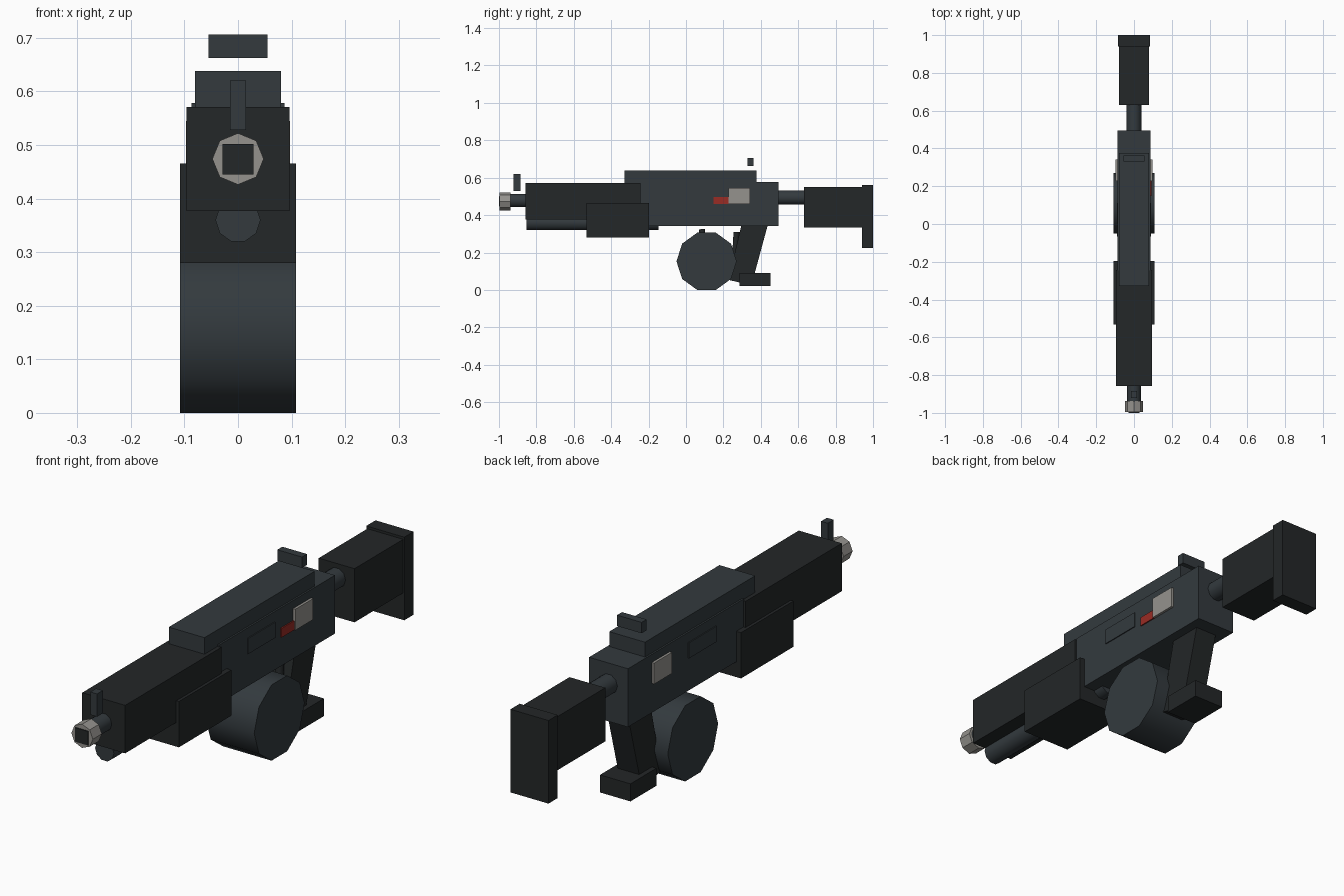
import bpy, bmesh, math
from mathutils import Matrix, Vector

if "Cube" in bpy.data.objects:
    bpy.data.objects.remove(bpy.data.objects["Cube"])


def material(name, rgb):
    m = bpy.data.materials.new(name)
    m.diffuse_color = (*rgb, 1)
    m.use_nodes = True
    m.node_tree.nodes["Principled BSDF"].inputs["Base Color"].default_value = m.diffuse_color
    return m


DARK = material("dark_polymer", (0.017, 0.020, 0.021))
SLATE = material("slate_metal", (0.033, 0.042, 0.048))
GREY = material("bare_metal", (0.30, 0.29, 0.27))
RED = material("red_marker", (0.32, 0.025, 0.018))


def finish(name, bm, mat):
    bmesh.ops.recalc_face_normals(bm, faces=bm.faces)
    mesh = bpy.data.meshes.new(name)
    bm.to_mesh(mesh)
    bm.free()
    mesh.materials.append(mat)
    ob = bpy.data.objects.new(name, mesh)
    bpy.context.collection.objects.link(ob)
    return ob


def prism(name, profile, x0, x1, mat):
    """Extrude a (y, z) outline from x0 to x1."""
    bm = bmesh.new()
    face = bm.faces.new([bm.verts.new((x0, y, z)) for y, z in profile])
    ext = bmesh.ops.extrude_face_region(bm, geom=[face])["geom"]
    bmesh.ops.translate(bm, vec=(x1 - x0, 0, 0),
                        verts=[v for v in ext if isinstance(v, bmesh.types.BMVert)])
    return finish(name, bm, mat)


def box(name, hw, y0, y1, z0, z1, mat):
    return prism(name, [(y0, z0), (y1, z0), (y1, z1), (y0, z1)], -hw, hw, mat)


def cyl(name, a, b, r, sides, mat, axis="Y", smooth=True):
    """Cylinder between two points, with a vertex on the horizontal axis."""
    a, b = Vector(a), Vector(b)
    rot = Matrix.Rotation(math.pi / 2, 4, "X" if axis == "Y" else "Y")
    bm = bmesh.new()
    spin = Matrix.Rotation(math.pi / 2 if axis == "X" else 0, 4, "Z")
    # ring vertices placed explicitly so a corner points sideways
    ring = [Vector((r * math.cos(2 * math.pi * i / sides),
                    r * math.sin(2 * math.pi * i / sides), 0)) for i in range(sides)]
    ends = [[bm.verts.new(p + rot @ spin @ v) for v in ring] for p in (a, b)]
    for e in ends:
        bm.faces.new(e)
    for i in range(sides):
        j = (i + 1) % sides
        f = bm.faces.new((ends[0][i], ends[0][j], ends[1][j], ends[1][i]))
        f.smooth = smooth
    for e in bm.edges:
        e.smooth = not any(len(f.verts) == sides for f in e.link_faces)
    return finish(name, bm, mat)


# receiver and top rail
box("receiver", 0.087, -0.245, 0.495, 0.342, 0.578, SLATE)
box("top_rail", 0.08, -0.328, 0.376, 0.57, 0.638, SLATE)

# sights
box("rear_sight", 0.055, 0.33, 0.362, 0.662, 0.706, SLATE)
box("front_sight", 0.015, -0.922, -0.885, 0.528, 0.62, SLATE)

# front end
box("handguard", 0.096, -0.858, -0.243, 0.377, 0.571, DARK)
box("foregrip", 0.108, -0.532, -0.197, 0.28, 0.465, DARK)
cyl("lower_tube", (0, -0.853, 0.36), (0, -0.147, 0.36), 0.042, 10, SLATE)
cyl("barrel", (0, -0.95, 0.478), (0, -0.84, 0.478), 0.036, 10, SLATE)
cyl("muzzle_ring", (0, -0.996, 0.474), (0, -0.938, 0.474), 0.048, 8, GREY, smooth=False)
box("muzzle_bore", 0.029, -1.0, -0.98, 0.445, 0.502, DARK)

# shoulder stock
cyl("stock_rod", (0, 0.48, 0.494), (0, 0.65, 0.494), 0.04, 10, SLATE)
box("stock_body", 0.08, 0.63, 0.945, 0.334, 0.551, DARK)
box("butt_plate", 0.085, 0.941, 1.0, 0.225, 0.561, DARK)

# drum magazine
cyl("drum_magazine", (-0.108, 0.11, 0.153), (0.108, 0.11, 0.153), 0.161, 10, SLATE, axis="X")

# slanted grip and its foot
prism("grip", [(0.297, 0.35), (0.438, 0.35), (0.362, 0.07), (0.286, 0.04), (0.226, 0.054)],
      -0.048, 0.048, DARK)
box("grip_foot", 0.068, 0.286, 0.452, 0.02, 0.091, DARK)

# trigger guard loop behind the drum
curve = bpy.data.curves.new("trigger_guard", "CURVE")
curve.dimensions = "3D"
curve.bevel_depth = 0.018
curve.bevel_resolution = 1
path = [(0.085, 0.325), (0.10, 0.12), (0.15, 0.07), (0.22, 0.08), (0.26, 0.16), (0.27, 0.31)]
sp = curve.splines.new("POLY")
sp.points.add(len(path) - 1)
for p, (y, z) in zip(sp.points, path):
    p.co = (0, y, z, 1)
curve.use_fill_caps = True
curve.materials.append(DARK)
bpy.context.collection.objects.link(bpy.data.objects.new("trigger_guard", curve))

# side details: recessed-looking cover and metal plate on both sides, marker on the right
for side, s in (("right", 1), ("left", -1)):
    prism("port_cover_" + side, [(-0.065, 0.474), (0.11, 0.474), (0.11, 0.537), (-0.065, 0.537)],
          s * 0.08, s * 0.091, SLATE)
    prism("side_plate_" + side, [(0.228, 0.46), (0.342, 0.46), (0.342, 0.545), (0.228, 0.545)],
          s * 0.085, s * 0.097, GREY)
prism("marker", [(0.148, 0.46), (0.233, 0.46), (0.233, 0.497), (0.148, 0.497)], 0.08, 0.092, RED)
